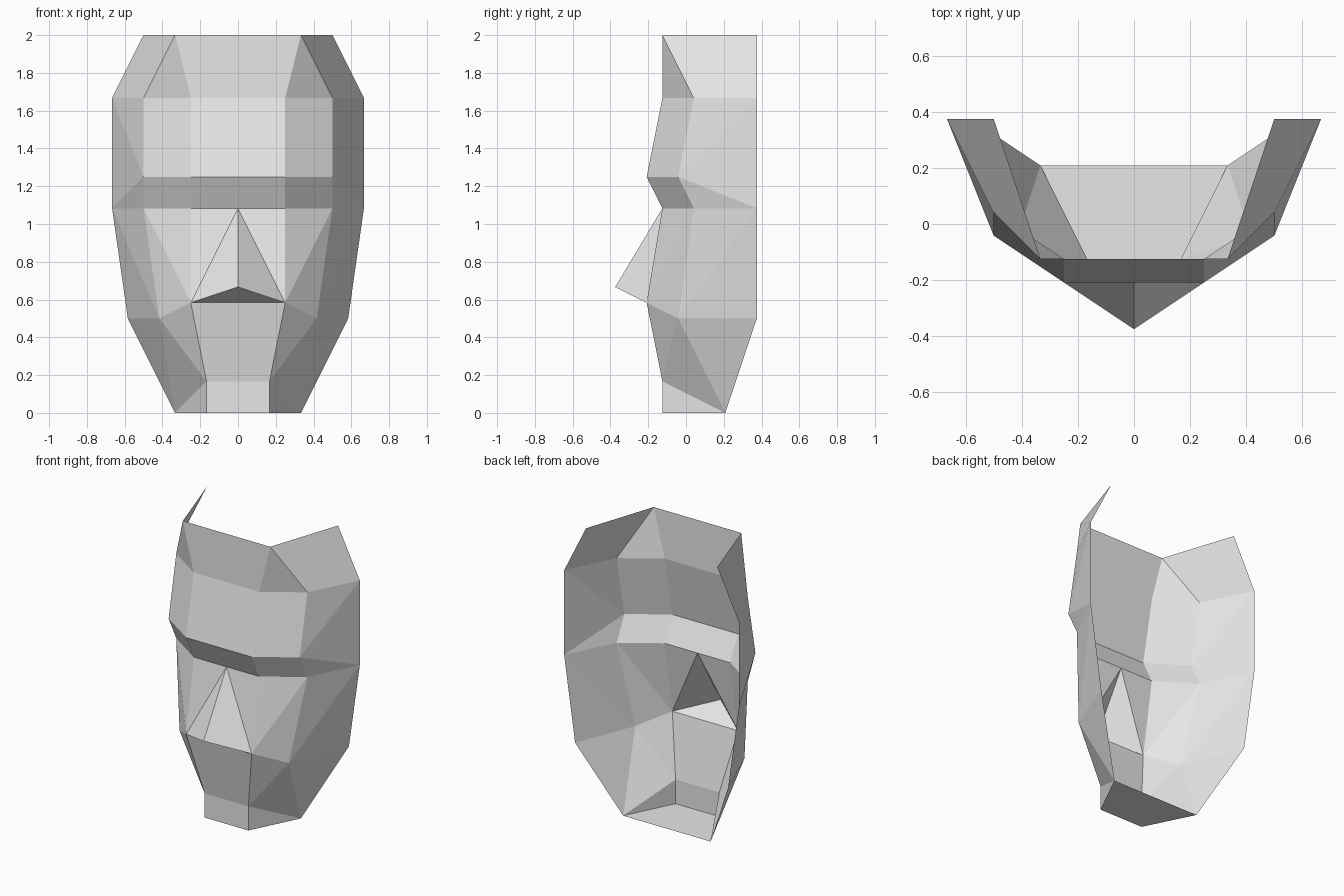
import bpy
import bmesh
from mathutils import Vector

default_cube = bpy.data.objects.get("Cube")
if default_cube:
    bpy.data.objects.remove(default_cube, do_unlink=True)

UNIT = 1 / 12                    # the mask sits on a twelfth grid
INSIDE = Vector((0, 7, 12)) * UNIT   # point behind the mask, faces look away from it

# Landmarks of the left half, in grid units
landmarks = {
    "crown": (4, -1.5, 24), "crown_back": (6, 4.5, 24),
    "forehead": (3, -1.5, 20), "temple": (6, .5, 20), "temple_back": (8, 4.5, 20),
    "brow": (3, -2.5, 15), "brow_side": (6, -.5, 15),
    "eye": (3, -1.5, 13), "eye_side": (6, .5, 13), "ear": (8, 4.5, 13),
    "nostril": (3, -2.5, 7), "cheek": (5, -.5, 6), "jaw_back": (7, 4.5, 6),
    "mouth": (2, -1.5, 2), "chin": (2, -1.5, 0), "jaw": (4, 2.5, 0),
    "nose_top": (0, -1.5, 13), "nose_tip": (0, -4.5, 8),
}

# Faces that occur on both sides
side_faces = [
    "crown forehead temple",
    "crown temple temple_back crown_back",
    "forehead brow brow_side temple",
    "temple brow_side temple_back",
    "temple_back brow_side ear",
    "brow eye eye_side brow_side",
    "brow_side eye_side ear",
    "eye nose_top nostril",
    "eye nostril eye_side",
    "eye_side nostril cheek",
    "eye_side cheek ear",
    "ear cheek jaw_back",
    "nostril mouth cheek",
    "cheek mouth jaw",
    "cheek jaw jaw_back",
    "mouth chin jaw",
]

# Faces that cross the middle, from one landmark pair to the next
middle_faces = [
    ("crown", "forehead"), ("forehead", "brow"), ("brow", "eye"),
    ("nostril", "mouth"), ("mouth", "chin"), ("chin", "jaw"),
]


def point(name, side):
    x, y, z = landmarks[name]
    return Vector((x * side, y, z)) * UNIT


def make_object(name, polygons, material):
    bm = bmesh.new()
    for polygon in polygons:
        bm.faces.new([bm.verts.new(p) for p in polygon])
    bmesh.ops.remove_doubles(bm, verts=bm.verts, dist=0.001)
    bm.normal_update()
    for face in bm.faces:
        if face.normal.dot(face.calc_center_median() - INSIDE) < 0:
            face.normal_flip()
    mesh = bpy.data.meshes.new(name)
    bm.to_mesh(mesh)
    bm.free()
    mesh.materials.append(material)
    obj = bpy.data.objects.new(name, mesh)
    bpy.context.collection.objects.link(obj)
    return obj


# Plain grey
grey = bpy.data.materials.new("plain_grey")
grey.use_nodes = True
grey.diffuse_color = (0.8, 0.8, 0.8, 1)
grey.node_tree.nodes["Principled BSDF"].inputs["Base Color"].default_value = grey.diffuse_color

# Face shell
shell = [[point(n, side) for n in names.split()]
         for names in side_faces for side in (1, -1)]
shell += [[point(a, 1), point(a, -1), point(b, -1), point(b, 1)]
          for a, b in middle_faces]
make_object("face_shell", shell, grey)

# Nose: two flanks and the underside
nose = [[point(n, side) for n in ("nose_top", "nostril", "nose_tip")]
        for side in (1, -1)]
nose.append([point("nostril", 1), point("nostril", -1), point("nose_tip", 1)])
make_object("nose", nose, grey)
